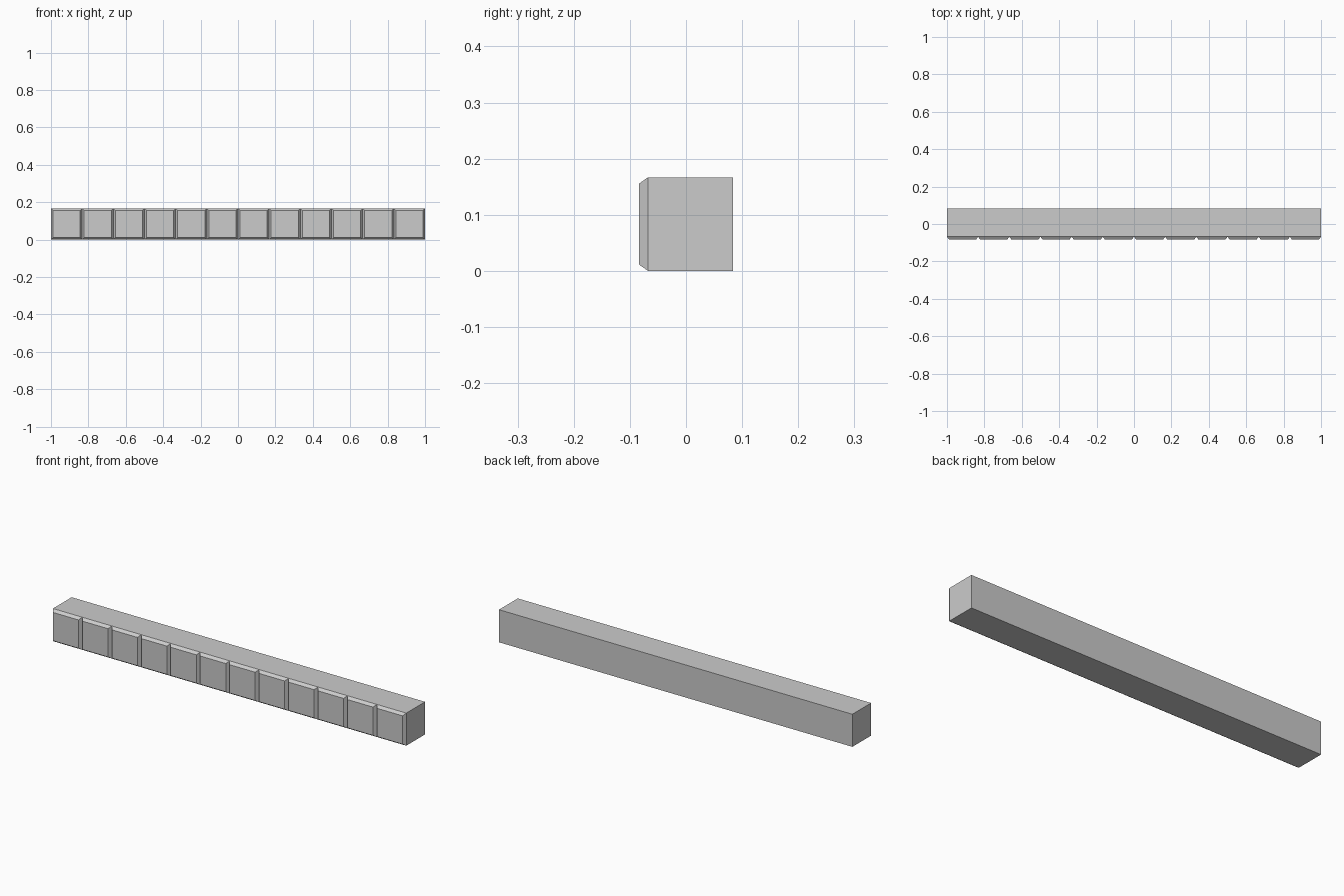
import bpy, bmesh

if "Cube" in bpy.data.objects:
    bpy.data.objects.remove(bpy.data.objects["Cube"])

COUNT = 12            # blocks along the beam
SIZE = 2.0 / COUNT    # each block is a cube
CHAMFER = 0.0155
Y_FRONT = -SIZE / 2 + CHAMFER
Y_BACK = SIZE / 2

bm = bmesh.new()

# Front edge rows, one point per block boundary
xs = [-1 + i * SIZE for i in range(COUNT + 1)]
low = [bm.verts.new((x, Y_FRONT, 0)) for x in xs]
high = [bm.verts.new((x, Y_FRONT, SIZE)) for x in xs]

# Back corners
bl, br = [bm.verts.new((x, Y_BACK, 0)) for x in (-1, 1)]
tl, tr = [bm.verts.new((x, Y_BACK, SIZE)) for x in (-1, 1)]

# Plain beam sides: bottom, top, back, left, right
bm.faces.new([bl, br] + low[::-1])
bm.faces.new(high + [tr, tl])
bm.faces.new([br, bl, tl, tr])
bm.faces.new([bl, low[0], high[0], tl])
bm.faces.new([low[-1], br, tr, high[-1]])

# Front blocks, raised with chamfered borders
front = [bm.faces.new([low[i], low[i + 1], high[i + 1], high[i]]) for i in range(COUNT)]
bm.normal_update()
bmesh.ops.inset_individual(bm, faces=front, thickness=CHAMFER, depth=CHAMFER)
bmesh.ops.recalc_face_normals(bm, faces=bm.faces[:])

mesh = bpy.data.meshes.new("chamfered_block_beam")
bm.to_mesh(mesh)
bm.free()
beam = bpy.data.objects.new("chamfered_block_beam", mesh)
bpy.context.collection.objects.link(beam)
